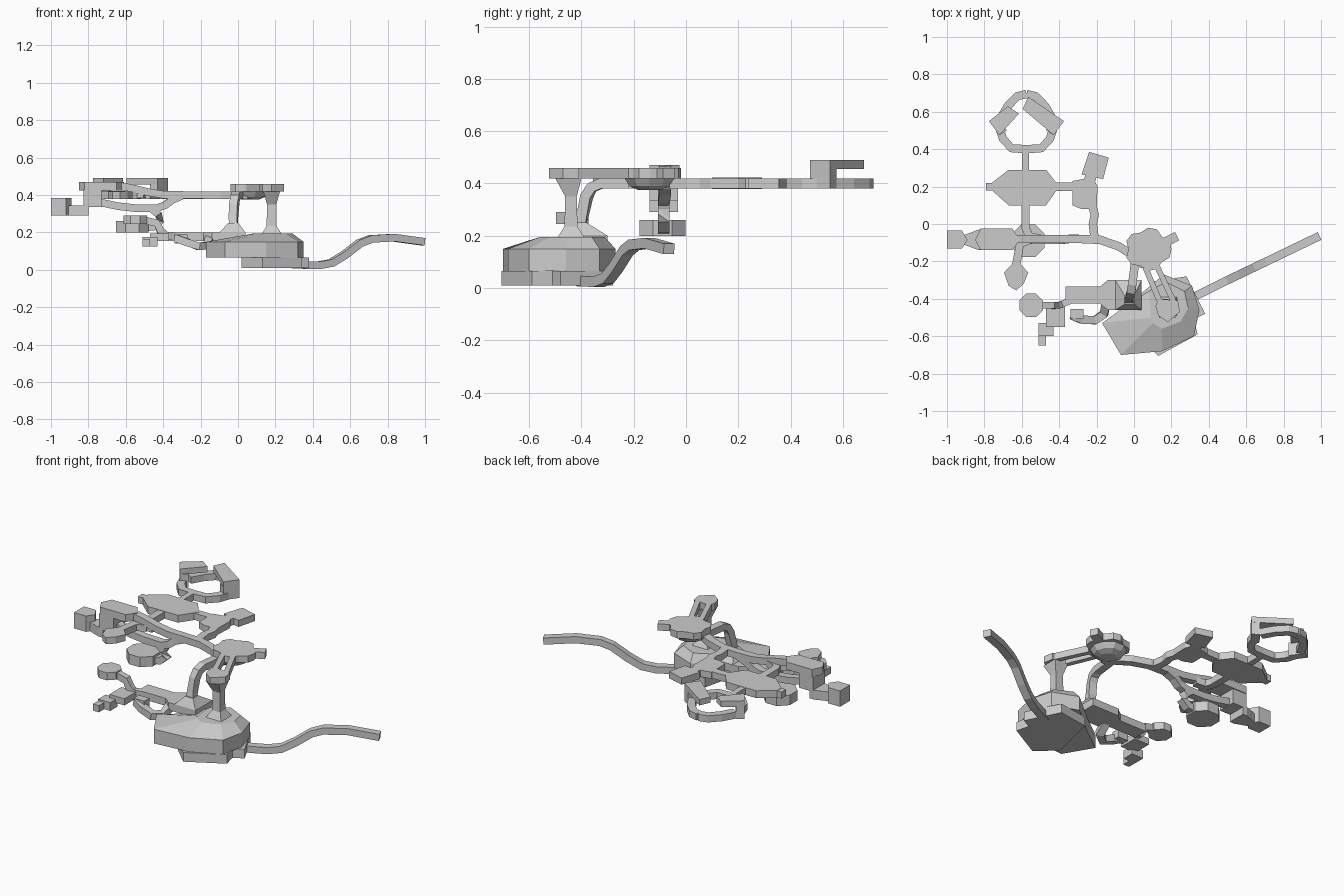
import bpy, math
from mathutils import Vector


def mesh(name, verts, faces):
    me = bpy.data.meshes.new(name)
    me.from_pydata([tuple(v) for v in verts], [], faces)
    ob = bpy.data.objects.new(name, me)
    bpy.context.collection.objects.link(ob)
    return ob


def loft(name, rings):
    """Closed solid through rings of equal vertex count (counter-clockwise from the end)."""
    n = len(rings[0])
    verts = [v for r in rings for v in r]
    faces = [tuple(reversed(range(n)))]
    for k in range(len(rings) - 1):
        for i in range(n):
            j = (i + 1) % n
            faces.append((k*n + i, k*n + j, k*n + n + j, k*n + n + i))
    faces.append(tuple(range((len(rings) - 1) * n, len(rings) * n)))
    return mesh(name, verts, faces)


def plate(name, outline, z0, z1):
    """Flat slab from a counter-clockwise outline."""
    return loft(name, [[(x, y, z) for x, y in outline] for z in (z0, z1)])


def box(name, x0, x1, y0, y1, z0, z1):
    return plate(name, [(x0, y0), (x1, y0), (x1, y1), (x0, y1)], z0, z1)


def disc(name, x, y, r, z0, z1, n=8):
    a = [(i + .5) * 2 * math.pi / n for i in range(n)]
    return plate(name, [(x + r * math.cos(t), y + r * math.sin(t)) for t in a], z0, z1)


def bar(name, path, w=.045, h=.04, first_side=(1, 0, 0)):
    """Square tube swept along a path."""
    p = [Vector(q) for q in path]
    rings, last = [], Vector(first_side)
    for i, q in enumerate(p):
        t = (p[min(i + 1, len(p) - 1)] - p[max(i - 1, 0)]).normalized()
        s = t.cross(Vector((0, 0, 1)))
        if s.length < .05:
            s = last - t * last.dot(t)
        s.normalize()
        last = s
        u = s.cross(t)
        rings.append([q + s*a*w/2 + u*b*h/2 for a, b in ((-1, -1), (-1, 1), (1, 1), (1, -1))][::-1])
    return loft(name, rings)


def column(name, levels):
    """Rectangular column from (x, y, z, half x, half y) levels."""
    return loft(name, [[(x - a, y - b, z), (x + a, y - b, z), (x + a, y + b, z), (x - a, y + b, z)]
                       for x, y, z, a, b in levels])


# Faceted base with a sloping top
low = [(-.17, -.53), (-.07, -.7), (.15, -.68), (.32, -.6), (.35, -.46), (.31, -.33), (.16, -.27), (-.02, -.42)]
top = [(.09, -.50), (.10, -.53), (.15, -.56), (.25, -.52), (.29, -.45), (.27, -.36), (.17, -.31), (.08, -.36)]
loft("base_body", [[(x, y, .065) for x, y in low], [(x, y, .15) for x, y in low],
                   [(x, y, .195) for x, y in top]])
plate("base_slab", [(.02, -.6), (.13, -.705), (.34, -.59), (.32, -.51), (.38, -.48), (.28, -.28), (.09, -.31)],
      .01, .065)
bar("tail", [(.3, -.40, .027), (.43, -.335, .024), (.5, -.3, .037), (.57, -.267, .08), (.65, -.228, .142),
             (.71, -.2, .165), (.83, -.142, .172), (.99, -.065, .15)])

# Right post, its head and the forked arm
column("right_post", [(.18, -.44, .18, .06, .06), (.18, -.44, .235, .027, .025), (.18, -.44, .35, .025, .022),
                      (.18, -.45, .42, .045, .05)])
plate("post_head", [(.13, -.49), (.18, -.525), (.245, -.47), (.235, -.41), (.13, -.40), (.115, -.44)], .42, .46)
for i, (a, b) in enumerate((((.14, -.42), (.06, -.23)), ((.215, -.42), (.12, -.22)))):
    bar("fork_arm_%d" % i, [(*a, .44), (*b, .44)], .03)

# Lobed flower plate with a bowl beneath and a side arm
lobes = []
for i in range(16):
    r = (.125, .125, .105)[i % 3]
    t = i * 2 * math.pi / 16
    lobes.append((.075 + r * math.cos(t), -.135 + .92 * r * math.sin(t)))
plate("flower_plate", lobes, .42, .46)
rings = []
for r, z in ((.045, .375), (.08, .39), (.1, .42)):
    rings.append([(.065 + r*math.cos(i*math.pi/5), -.14 + r*math.sin(i*math.pi/5), z) for i in range(10)])
loft("flower_bowl", rings)
bar("flower_arm", [(.14, -.11, .44), (.23, -.065, .44)], .05)

# Left stem with flared foot
column("stem_foot", [(-.03, -.38, .155, .07, .08), (-.03, -.38, .2, .07, .08), (-.025, -.405, .25, .027, .025)])
bar("left_stem", [(-.025, -.407, .23), (-.025, -.395, .28), (-.02, -.38, .35), (-.015, -.36, .385),
                  (-.01, -.325, .4), (.0, -.25, .4), (.01, -.16, .4)])

# Branches
bar("upper_branch", [(.06, -.2, .4), (-.01, -.165, .4), (-.08, -.12, .4), (-.18, -.085, .4), (-.29, -.08, .4),
                     (-.4, -.08, .402), (-.48, -.08, .415), (-.56, -.08, .435), (-.64, -.08, .45), (-.7, -.08, .45)])
bar("middle_branch", [(-.3, -.08, .395), (-.35, -.08, .375), (-.39, -.085, .345), (-.44, -.085, .328),
                      (-.55, -.085, .33), (-.64, -.085, .34), (-.76, -.085, .365)])
bar("drop_branch", [(-.46, -.085, .325), (-.425, -.085, .295), (-.415, -.085, .26), (-.45, -.085, .23),
                    (-.52, -.085, .225)])
bar("side_branch", [(-.21, -.08, .4), (-.22, .0, .4), (-.21, .05, .4), (-.23, .12, .4)])
bar("cross_branch", [(-.5, -.08, .405), (-.56, -.065, .4), (-.58, -.02, .4), (-.58, .12, .4)])
bar("front_twig", [(-.55, -.08, .4), (-.61, -.11, .4), (-.63, -.22, .4)])

# Tips of the left branches
plate("left_hex_plate", [(-.85, -.085), (-.82, -.14), (-.65, -.14), (-.61, -.085), (-.65, -.025), (-.82, -.025)],
      .425, .47)
box("left_block", -.825, -.73, -.14, -.03, .335, .43)
plate("left_neck", [(-.91, -.11), (-.83, -.14), (-.8, -.14), (-.8, -.03), (-.83, -.03), (-.91, -.06)], .29, .345)
plate("left_end_box", [(-1, -.13), (-.92, -.13), (-.89, -.085), (-.92, -.035), (-1, -.035)], .29, .385)
disc("hanging_octagon", -.565, -.09, .095, .2, .26)
plate("front_leaf", [(-.63, -.355), (-.59, -.32), (-.565, -.26), (-.63, -.19), (-.695, -.26), (-.67, -.33)], .38, .42)

# Back plates
plate("large_plate", [(-.76, .18), (-.67, .1), (-.47, .1), (-.4, .2), (-.47, .29), (-.67, .29), (-.76, .22)],
      .378, .422)
box("large_plate_tab", -.79, -.74, .178, .22, .38, .42)
bar("plate_link", [(-.42, .2, .4), (-.3, .2, .4)])
plate("side_blob", [(-.33, .1), (-.28, .08), (-.2, .08), (-.195, .2), (-.22, .25), (-.33, .23)], .38, .42)
plate("side_square", [(-.28, .265), (-.165, .24), (-.135, .355), (-.24, .385)], .38, .42)
bar("square_link", [(-.25, .2, .4), (-.225, .27, .4)], .06)
bar("ring_stem", [(-.58, .27, .4), (-.58, .4, .4)], .035)

# Back ring: lower arcs and raised chevron, both mirrored about x = -0.575
for side, s in (("left", -1), ("right", 1)):
    m = lambda d, y, z: (-.575 + s * d, y, z)
    bar("ring_lower_" + side, [m(0, .4, .4), m(.08, .405, .4), m(.125, .455, .4), m(.15, .53, .4)])
    bar("ring_top_" + side, [m(0, .695, .4), m(.05, .683, .4), m(.1, .63, .4), m(.14, .56, .4)])
    quad = [(-.575 + s*d, y) for d, y in ((.2, .55), (.145, .475), (.105, .5), (.16, .575))][::s]
    plate("ring_riser_" + side, quad[::-1], .38, .46)
    inner = (.04, .59) if s < 0 else (-.02, .615)
    outer = (.1, .63) if s < 0 else (.01, .68)
    chev = [(-.575 + s*d, y) for d, y in ((.2, .55), outer, inner, (.145, .475))][::s]
    plate("ring_chevron_" + side, chev, .455, .49)

# Low cluster left of the base
plate("low_plate", [(-.19, -.42), (-.14, -.46), (.0, -.46), (.0, -.3), (-.14, -.3), (-.19, -.34)], .155, .2)
box("low_plate_tip", -.365, -.18, -.425, -.335, .155, .2)
bar("low_arm", [(-.34, -.41, .18), (-.39, -.43, .185), (-.415, -.435, .21), (-.435, -.435, .25), (-.5, -.435, .265)],
    .035)
disc("low_octagon", -.55, -.435, .068, .245, .29)
box("low_step_upper", -.47, -.37, -.55, -.435, .155, .195)
box("low_step_lower", -.51, -.43, -.6, -.53, .125, .175)
box("low_step_foot", -.51, -.47, -.65, -.59, .125, .165)
bar("low_curl", [(-.33, -.49, .17), (-.28, -.51, .15), (-.21, -.515, .125), (-.16, -.48, .13), (-.15, -.42, .17)], .045)
box("low_curl_tip", -.34, -.27, -.505, -.455, .14, .19)
